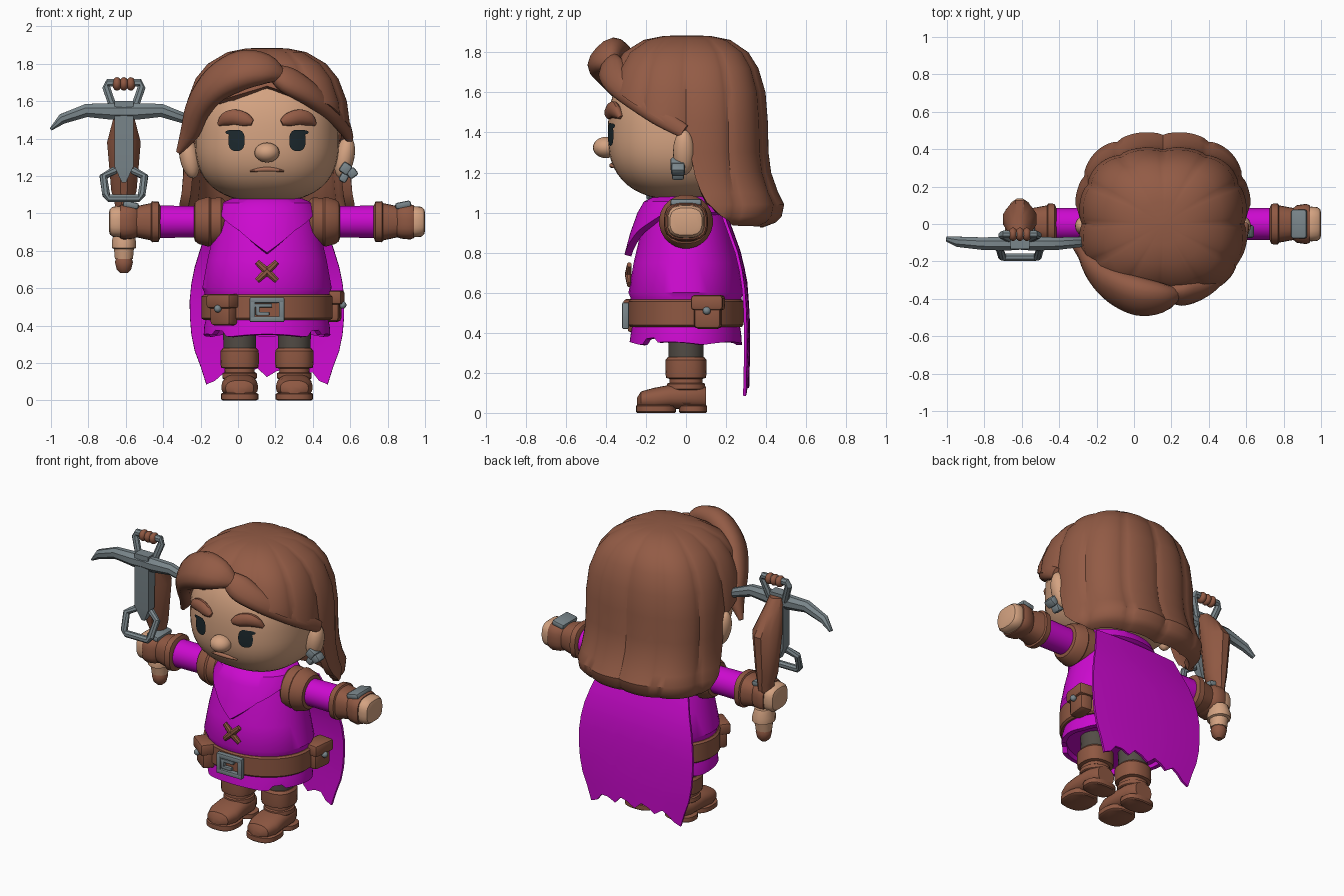
import bpy, bmesh, math
from mathutils import Vector, Matrix

if "Cube" in bpy.data.objects:
    bpy.data.objects.remove(bpy.data.objects["Cube"])

MID = .155          # x of the body's mirror plane
BOW = -.61          # x of the crossbow
parts = []


def material(name, r, g, b):
    m = bpy.data.materials.new(name)
    m.use_nodes = True
    m.diffuse_color = (r, g, b, 1)
    m.node_tree.nodes["Principled BSDF"].inputs["Base Color"].default_value = (r, g, b, 1)
    return m


hair = material("hair brown", .29, .105, .06)
leather = material("leather brown", .275, .098, .055)
cloth = material("magenta cloth", .61, .003, .63)
skin = material("skin", .66, .365, .22)
metal = material("grey metal", .195, .24, .26)
trousers = material("dark trousers", .085, .072, .06)
dark = material("eye black", .012, .022, .027)
lip = material("lip brown", .38, .16, .095)


def finish(name, bm, mat, solid=0, bevel=0):
    bmesh.ops.remove_doubles(bm, verts=bm.verts, dist=.0004)
    bmesh.ops.recalc_face_normals(bm, faces=bm.faces)
    mesh = bpy.data.meshes.new(name)
    bm.to_mesh(mesh)
    bm.free()
    mesh.materials.append(mat)
    ob = bpy.data.objects.new(name, mesh)
    bpy.context.collection.objects.link(ob)
    if solid:
        mod = ob.modifiers.new("thickness", 'SOLIDIFY')
        mod.thickness, mod.offset = solid, -1
    if bevel:
        mod = ob.modifiers.new("soft edges", 'BEVEL')
        mod.width, mod.segments = bevel, 2
    parts.append(ob)


def section(n, p):
    """Superellipse outline: p of two is round, larger is boxier."""
    out = []
    for i in range(n):
        a = math.tau * (i + .5) / n
        c, s = math.cos(a), math.sin(a)
        r = (abs(c) ** p + abs(s) ** p) ** (-1 / p)
        out.append((c * r, s * r))
    return out


def loft(name, rings, mat, caps=True, closed=True, solid=0):
    bm = bmesh.new()
    rows = [[bm.verts.new(v) for v in ring] for ring in rings]
    n = len(rows[0])
    for a, b in zip(rows, rows[1:]):
        for i in range(n if closed else n - 1):
            j = (i + 1) % n
            bm.faces.new((a[i], a[j], b[j], b[i]))
    if caps:
        bm.faces.new(rows[0])
        bm.faces.new(rows[-1])
    finish(name, bm, mat, solid)


def lathe(name, mat, rows, at=(0, 0, 0), axis='z', side=1, n=24, p=2):
    """Rows are (position along axis, radius a, radius b[, shift b])."""
    rings = []
    for t, ra, rb, *shift in rows:
        off = shift[0] if shift else 0
        ring = []
        for a, b in section(n, p):
            a, b = a * ra, b * rb + off
            local = {'z': (a, b, t), 'x': (t * side, a, b), 'y': (a, t, b)}[axis]
            ring.append(Vector(at) + Vector(local))
        rings.append(ring)
    loft(name, rings, mat)


def sweep(name, mat, path, sizes, up, n=12, p=2, steps=1):
    """Sweep a section along a path; up is a vector or a function of position."""
    pts, rad = [Vector(q) for q in path], [Vector(s) for s in sizes]
    if steps > 1:
        def smooth(q):
            e = [q[0]] + q + [q[-1]]
            out = []
            for i in range(1, len(e) - 2):
                for k in range(steps):
                    t = k / steps
                    v0, v1, v2, v3 = e[i - 1:i + 3]
                    out.append(v1 + (v2 - v0) * t * .5
                               + (v0 * 2 - v1 * 5 + v2 * 4 - v3) * t * t * .5
                               + (v1 * 3 - v0 - v2 * 3 + v3) * t ** 3 * .5)
            return out + [q[-1]]
        pts, rad = smooth(pts), smooth(rad)
    rings = []
    for i, q in enumerate(pts):
        tan = (pts[min(i + 1, len(pts) - 1)] - pts[max(i - 1, 0)]).normalized()
        across = tan.cross(up(q) if callable(up) else Vector(up)).normalized()
        normal = across.cross(tan)
        rings.append([q + across * a * rad[i][0] + normal * b * rad[i][1] for a, b in section(n, p)])
    loft(name, rings, mat)


def look(table, key, col=1):
    """Linear lookup in a table with ascending first column."""
    for lo, hi in zip(table, table[1:]):
        if key <= hi[0]:
            t = max(0, (key - lo[0]) / (hi[0] - lo[0]))
            return lo[col] + (hi[col] - lo[col]) * t
    return table[-1][col]


def shell(name, mat, table, hem, solid, n=72, p=2, lobes=0):
    """Draped skin: rows (z, half width, back, front), lower edge by angle from the back."""
    low_first = table[::-1]
    rings = []
    for row in table:
        ring = []
        for i in range(n):
            a = math.tau * i / n
            z = max(row[0], hem(math.degrees(min(a, math.tau - a))))
            rx, back, front = (look(low_first, z, c) for c in (1, 2, 3))
            s, c = math.sin(a), math.cos(a)
            r = (abs(s) ** p + abs(c) ** p) ** (-1 / p)
            if lobes:
                r *= .975 + .037 * abs(math.sin(a * lobes / 2)) ** .6
            ring.append((MID + s * r * rx, c * r * (back if c > 0 else front), z))
        rings.append(ring)
    loft(name, rings, mat, caps=False, solid=solid)


def ball(name, mat, at, size, turn=0):
    bm = bmesh.new()
    m = Matrix.Translation(at) @ Matrix.Rotation(turn, 4, 'Y') @ Matrix.Diagonal((*size, 1))
    bmesh.ops.create_uvsphere(bm, u_segments=20, v_segments=12, radius=1, matrix=m)
    finish(name, bm, mat)


def box(name, mat, at, size, turn=0, axis='Z', bevel=.012):
    bm = bmesh.new()
    m = Matrix.Translation(at) @ Matrix.Rotation(turn, 4, axis) @ Matrix.Diagonal((*size, 1))
    bmesh.ops.create_cube(bm, size=1, matrix=m)
    finish(name, bm, mat, bevel=bevel)


# Head: a slightly boxy ellipsoid, and its front surface for placing features
HEAD_Z, WIDE, DEEP, CHIN, CROWN, BOXY = 1.39, .385, .39, .33, .42, 2.5


def face_y(x, z):
    h = CHIN if z < HEAD_Z else CROWN
    rest = 1 - abs((x - MID) / WIDE) ** BOXY - abs((z - HEAD_Z) / h) ** BOXY
    return -DEEP * max(rest, 0) ** (1 / BOXY)


bm = bmesh.new()
bmesh.ops.create_uvsphere(bm, u_segments=48, v_segments=32, radius=1)
for v in bm.verts:
    v.co *= sum(abs(c) ** BOXY for c in v.co) ** (-1 / BOXY)
    v.co = (MID + v.co.x * WIDE, v.co.y * DEEP, HEAD_Z + v.co.z * (CROWN if v.co.z > 0 else CHIN))
finish("head", bm, skin)


def face_patch(name, mat, x, z, w, h, p):
    rings = []
    for k in (1, .5, 0):
        ring = [(x + a * w * k, z + b * h * k) for a, b in section(24, p)]
        rings.append([(u, face_y(u, v) - .008, v) for u, v in ring])
    loft(name, rings, mat, caps=False)


for s, label in ((-1, "right"), (1, "left")):
    x = MID + s * .163
    face_patch(label + "_eye", dark, x, 1.39, .044, .057, 2.6)
    face_patch(label + "_eyelash", dark, x + s * .025, 1.433, .034, .013, 2)
    brow = [(x + s * dx, face_y(x + s * dx, z) - .005, z)
            for dx, z in ((-.085, 1.485), (-.05, 1.5), (.01, 1.515), (.06, 1.502), (.095, 1.475))]
    sweep(label + "_eyebrow", hair, brow, [(.016, .015), (.036, .026), (.042, .03), (.036, .026), (.01, .012)],
          (0, -1, 0), steps=3)
    ball(label + "_ear", skin, (MID + s * .415, -.01, 1.3), (.052, .055, .115), s * .2)
ball("nose", skin, (MID, -.4, 1.325), (.067, .065, .053))
lip_path = [(MID + d, face_y(MID + d, z) - .003, z) for d, z in ((-.09, 1.226), (-.03, 1.234), (.03, 1.234), (.09, 1.226))]
sweep("mouth", lip, lip_path, [(.004, .006), (.012, .014), (.012, .014), (.004, .006)], (0, -1, 0), steps=3)
for dx, z, r in ((0, 1.24, .042), (.035, 1.215, .038), (-.01, 1.19, .034)):
    box("earring", metal, (MID + .42 + dx, -.04, z), (r * 1.3, r * 1.8, r * 1.4), .6 + dx * 9, 'Y')

# Hair: long draped shell with locks, and two swept fringes
hair_edge = [(0, .925), (58, .935), (70, .985), (79, 1.06), (84, 1.18), (89, 1.38), (100, 1.43), (135, 1.58), (180, 1.68)]
shell("long_hair", hair,
      [(1.885, 0, 0, 0), (1.882, .11, .12, .11), (1.862, .21, .22, .21), (1.8, .315, .31, .31),
       (1.72, .38, .36, .36), (1.6, .425, .395, .4), (1.45, .445, .407, .41), (1.3, .445, .41, .41),
       (1.2, .447, .423, .4), (1.1, .455, .458, .4), (1.04, .468, .488, .4), (.98, .465, .475, .4),
       (.95, .445, .445, .4), (.925, .395, .38, .38)],
      lambda a: look(hair_edge, a), .05, n=120, p=2.65, lobes=12)


def outward(q):
    return q - Vector((MID, 0, 1.4))


sweep("right_fringe", hair,
      [(.24, -.37, 1.73), (.15, -.395, 1.77), (.02, -.385, 1.765), (-.12, -.325, 1.69),
       (-.21, -.235, 1.57), (-.255, -.16, 1.44), (-.318, -.12, 1.325)],
      [(.03, .03), (.09, .06), (.118, .078), (.11, .07), (.09, .06), (.064, .048), (.014, .014)], outward, 14, 2.4, 4)
sweep("left_fringe", hair,
      [(.17, -.36, 1.77), (.26, -.37, 1.715), (.38, -.33, 1.64), (.49, -.23, 1.55), (.56, -.12, 1.475), (.597, -.01, 1.405)],
      [(.03, .03), (.078, .05), (.068, .05), (.055, .04), (.05, .035), (.035, .02)], outward, 14, 2.4, 4)

# Clothes: tunic, pointed collar, ragged skirt and cape
lathe("tunic", cloth, [(1.08, .19, .15), (1.05, .24, .185), (.92, .28, .222), (.75, .32, .262),
                       (.6, .347, .288), (.575, .335, .278), (.42, .315, .26)], (MID, 0, 0), n=40)
shell("collar", cloth, [(1.085, .17, .15, .15), (1.055, .25, .2, .21), (1, .28, .225, .242), (.9, .305, .25, .278),
                        (.78, .33, .285, .31)],
      lambda a: look([(0, 1), (115, 1), (150, .91), (180, .79)], a), .035, n=60)
shell("skirt", cloth, [(.46, .32, .265, .265), (.4, .335, .275, .275), (.33, .34, .28, .285)],
      lambda a: .34 + .014 * abs(math.sin(math.radians(a) * 2.5)) + (.025 if abs(a - 130) < 6 else 0), .03, n=72)
lathe("skirt_lining", cloth, [(.45, .3, .25), (.375, .315, .255)], (MID, 0, 0), n=40)
cape_side = [(.1, .325, .315), (.3, .4, .32), (.5, .417, .318), (.67, .4, .305), (.8, .36, .275), (.98, .3, .21)]
rings = []
for j in range(11):
    row = []
    for i in range(15):
        u = i / 7 - 1
        hem = .085 + (.085, .04, .07)[i % 3] * (1 - u ** 4)
        z = .98 + (hem - .98) * j / 10
        row.append((MID + u * look(cape_side, z), look(cape_side, z, 2) - .015 * u * u, z))
    rings.append(row)
loft("cape", rings, cloth, caps=False, closed=False, solid=.015)
for s in (-1, 1):
    sweep("stitch", leather, [(MID - .053, -.283, .69 - s * .05), (MID, -.288, .69), (MID + .053, -.283, .69 + s * .05)],
          [(.016, .012), (.022, .018), (.016, .012)], (0, -1, 0), 8)

# Belt, buckle and pouches
lathe("belt", leather, [(.43, .34, .28), (.44, .352, .288), (.555, .352, .288), (.565, .34, .28)], (MID, 0, 0), n=40)
for z in (.434, .536):
    box("buckle_bar", metal, (MID, -.302, z), (.185, .034, .03), bevel=.006)
for dx in (-.078, .078):
    box("buckle_post", metal, (MID + dx, -.302, .485), (.03, .034, .12), bevel=.006)
for z, w in ((.507, .095), (.463, .065)):
    box("buckle_prong", metal, (MID - .02, -.302, z), (w, .024, .02), bevel=.004)
box("buckle_stem", metal, (MID - .05, -.302, .485), (.022, .024, .06), bevel=.004)
for label, at, turn in (("right", (-.075, -.225, .485), -.65), ("left", (.505, .11, .505), 1.45)):
    front = Matrix.Rotation(turn, 3, 'Z') @ Vector((0, -1, 0))
    spot = Vector(at)
    box(label + "_pouch", leather, spot + Vector((0, 0, -.015)), (.135, .085, .14), turn, bevel=.02)
    box(label + "_pouch_flap", leather, spot + Vector((0, 0, .045)), (.16, .115, .075), turn, bevel=.015)
    ball(label + "_pouch_rivet", metal, spot + front * .055 + Vector((0, 0, .005)), (.02, .02, .02))

# Legs, boots and arms, one pass per side
for s, label in ((-1, "right"), (1, "left")):
    leg = (MID + s * .146, 0, 0)
    lathe(label + "_trouser_leg", trousers, [(.2, .085, .085), (.44, .092, .092)], leg)
    lathe(label + "_boot_shaft", leather, [(.05, .085, .085), (.17, .08, .083), (.175, .1, .1), (.2, .103, .103),
                                           (.265, .102, .102), (.28, .09, .09)], leg, p=2.5)
    lathe(label + "_boot_strap", leather, [(.115, .088, .092), (.12, .094, .098), (.145, .092, .096), (.15, .085, .088)], leg)
    lathe(label + "_boot_foot", leather, [(-.245, .035, .02, .055), (-.225, .075, .042, .065), (-.16, .098, .055, .07),
                                          (-.08, .094, .06, .08), (.04, .09, .06, .08), (.1, .06, .055, .075)],
          leg, 'y', p=2.5)
    for part, y, deep in (("sole", -.15, .1), ("heel", .035, .07)):
        lathe(label + "_boot_" + part, leather, [(0, .09, deep - .006), (.006, .1, deep), (.035, .1, deep), (.04, .09, deep - .01)],
              (leg[0], y, 0), p=2.8)
    arm = (MID, 0, .955)

    def limb(part, mat, rows, p=2):
        lathe(label + part, mat, [(t, r, q) for t, r, q in rows], arm, 'x', s, p=p)

    limb("_sleeve", cloth, [(.15, .095, .095), (.4, .085, .085), (.62, .088, .088)])
    limb("_shoulder_cuff", leather, [(.225, .11, .115), (.245, .13, .132), (.3, .125, .127), (.31, .135, .135),
                                     (.365, .12, .12), (.385, .105, .105), (.39, .085, .085)])
    limb("_bracer", leather, [(.57, .085, .085), (.58, .108, .108), (.615, .11, .11), (.62, .1, .1), (.7, .085, .083)], 2.6)
    limb("_glove", leather, [(.69, .08, .08), (.715, .1, .09), (.765, .108, .095), (.785, .1, .088)], 3)
    limb("_fist", skin, [(.76, .085, .08), (.79, .093, .083), (.825, .09, .08), (.84, .08, .068), (.845, .06, .05)], 3)
    box(label + "_knuckle_plate", metal, (MID + s * .728, 0, 1.045), (.085, .155, .035), -s * .2, 'Y')

# Crossbow: keeled stock, grip, rail, limbs and two metal stirrups
lathe("crossbow_stock", leather, [(.88, .045, .05, .03), (1.06, .055, .07, .04), (1.12, .075, .085, .03), (1.38, .1, .115, .025),
                                  (1.5, .065, .08, -.03), (1.58, .045, .045, -.07)], (BOW, 0, 0), n=12, p=1.4)
lathe("crossbow_grip", skin, [(.755, .05, .05), (.81, .055, .06), (.815, .067, .078), (.85, .067, .078), (.9, .055, .06)],
      (BOW, .06, 0), n=12)
lathe("grip_pommel", leather, [(.68, .02, .02), (.7, .04, .04), (.74, .05, .05), (.765, .04, .04)], (BOW, .06, 0), n=12)
lathe("crossbow_rail", metal, [(1.165, .012, .02), (1.25, .055, .035), (1.6, .055, .038)], (BOW, -.1, 0), n=4, p=8)
for s, label in ((-1, "right"), (1, "left")):
    sweep(label + "_bow_limb", metal,
          [(BOW + s * dx, y, z) for dx, y, z in ((0, -.1, 1.545), (.07, -.105, 1.545), (.2, -.105, 1.55), (.33, -.095, 1.505), (.39, -.08, 1.45))],
          [(.045, .038), (.045, .038), (.036, .034), (.028, .028), (.008, .015)], (0, 1, 0), 8, 3)


def stirrup(name, half):
    path = [(BOW - dx, y, z) for dx, y, z in half] + [(BOW + dx, y, z) for dx, y, z in half[::-1]]
    sweep(name, metal, path, [(.021, .02)] * len(path), (0, 1, 0), 8, 3)


stirrup("top_stirrup", [(.055, -.08, 1.56), (.095, -.06, 1.675), (.088, -.055, 1.698)])
stirrup("lower_stirrup", [(.05, -.1, 1.23), (.11, -.13, 1.195), (.095, -.175, 1.1), (.08, -.178, 1.08)])
for k in (-1, 0, 1):
    ball("stirrup_wrap", leather, (BOW + k * .037, -.055, 1.692), (.025, .036, .036))

# Apply modifiers and smooth the soft surfaces
bpy.ops.object.select_all(action='DESELECT')
for ob in parts:
    ob.select_set(True)
bpy.context.view_layer.objects.active = parts[0]
bpy.ops.object.convert(target='MESH')
bpy.ops.object.shade_smooth_by_angle(angle=math.radians(35))
